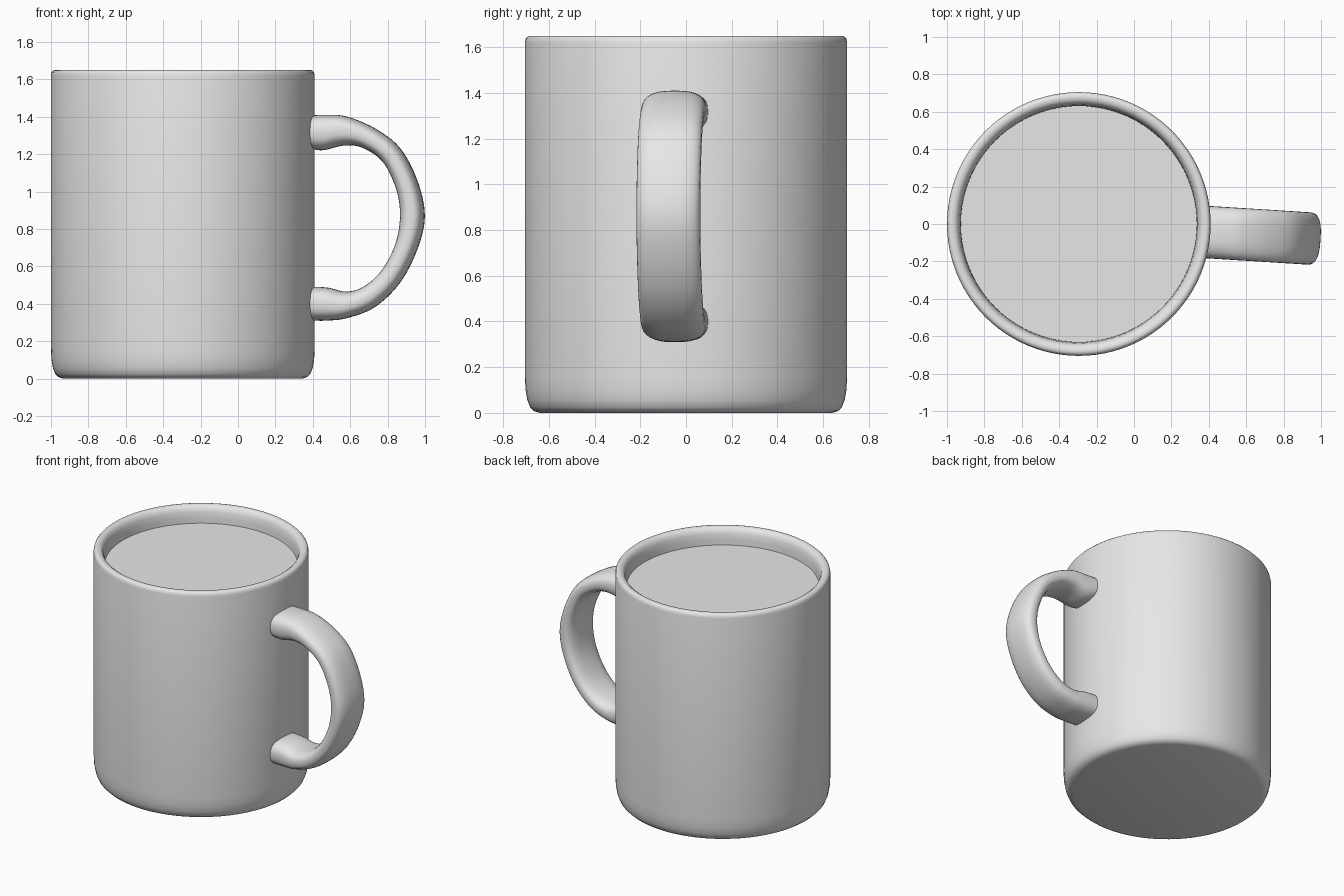
import bpy
import bmesh
from math import cos, sin, pi, radians, copysign
from mathutils import Vector, Matrix

cube = bpy.data.objects.get("Cube")
if cube:
    bpy.data.objects.remove(cube, do_unlink=True)

AXIS = Vector((-0.295, 0, 0))  # centre line of the mug
SEGMENTS = 96


def make_material(name, colour):
    mat = bpy.data.materials.new(name)
    mat.use_nodes = True
    mat.diffuse_color = colour
    mat.node_tree.nodes["Principled BSDF"].inputs["Base Color"].default_value = colour
    return mat


def loft(name, rings, mat, smooth_angle=50):
    """Skin a list of closed rings and cap both ends."""
    bm = bmesh.new()
    loops = [[bm.verts.new(p) for p in ring] for ring in rings]
    for a, b in zip(loops, loops[1:]):
        for i in range(len(a)):
            j = (i + 1) % len(a)
            bm.faces.new((a[i], a[j], b[j], b[i]))
    bm.faces.new(loops[0])
    if len(loops) > 1:
        bm.faces.new(loops[-1])
        bmesh.ops.recalc_face_normals(bm, faces=bm.faces)
    mesh = bpy.data.meshes.new(name)
    bm.to_mesh(mesh)
    bm.free()
    mesh.materials.append(mat)
    obj = bpy.data.objects.new(name, mesh)
    bpy.context.collection.objects.link(obj)
    bpy.ops.object.select_all(action="DESELECT")
    obj.select_set(True)
    bpy.context.view_layer.objects.active = obj
    bpy.ops.object.shade_smooth_by_angle(angle=radians(smooth_angle))
    return obj


def circle(radius, z):
    turns = [2 * pi * i / SEGMENTS for i in range(SEGMENTS)]
    return [AXIS + Vector((radius * cos(t), radius * sin(t), z)) for t in turns]


def spline(points, steps=6):
    """Smooth curve through the points (Catmull-Rom)."""
    pts = [Vector(p) for p in points]
    pts = [2 * pts[0] - pts[1]] + pts + [2 * pts[-1] - pts[-2]]
    out = []
    for a, b, c, d in zip(pts, pts[1:], pts[2:], pts[3:]):
        for s in range(steps):
            t = s / steps
            out.append(0.5 * (2 * b + (c - a) * t + (2 * a - 5 * b + 4 * c - d) * t ** 2
                              + (3 * b - a - 3 * c + d) * t ** 3))
    return out + [pts[-2]]


grey = make_material("plain grey", (0.8, 0.8, 0.8, 1))

# Mug: outer wall with rounded foot, rounded rim, inner wall and floor
profile = [(0.64, 0), (0.665, 0.008), (0.682, 0.025), (0.694, 0.055), (0.702, 0.1), (0.705, 0.16),
           (0.705, 1.62), (0.701, 1.638), (0.692, 1.648), (0.68, 1.65), (0.664, 1.648),
           (0.648, 1.636), (0.638, 1.61), (0.632, 1.57), (0.63, 1.5), (0.63, 0.12), (0.58, 0.08)]
loft("mug_body", [circle(r, z) for r, z in profile], grey)

# Drink surface
loft("drink_surface", [circle(0.632, 1.53)], grey)

# Handle: matching points on the outer and inner outline, swept with a rounded section
outer = [(0.36, 1.405), (0.41, 1.408), (0.47, 1.41), (0.58, 1.402), (0.73, 1.34), (0.866, 1.235),
         (0.96, 1.06), (1.0, 0.87), (0.96, 0.69), (0.866, 0.51), (0.73, 0.38), (0.58, 0.322),
         (0.47, 0.31), (0.41, 0.31), (0.36, 0.31)]
inner = [(0.36, 1.24), (0.41, 1.225), (0.465, 1.222), (0.57, 1.246), (0.67, 1.233), (0.78, 1.155),
         (0.85, 1.01), (0.87, 0.87), (0.845, 0.72), (0.772, 0.58), (0.675, 0.492), (0.58, 0.465),
         (0.49, 0.485), (0.41, 0.49), (0.36, 0.48)]
HALF_WIDTH = 0.14
SIDES = 32
turn = Matrix.Translation(AXIS) @ Matrix.Rotation(radians(-3.6), 4, "Z") @ Matrix.Translation(-AXIS)


def rounded(v, power=0.75):
    return copysign(abs(v) ** power, v)


rings = []
for o, i in zip(spline(outer), spline(inner)):
    mid, half = (o + i) / 2, (o - i) / 2
    ring = []
    for k in range(SIDES):
        t = 2 * pi * k / SIDES
        p = mid + half * rounded(sin(t))
        ring.append(turn @ Vector((p.x, HALF_WIDTH * rounded(cos(t)), p.y)))
    rings.append(ring)
loft("handle", rings, grey)
